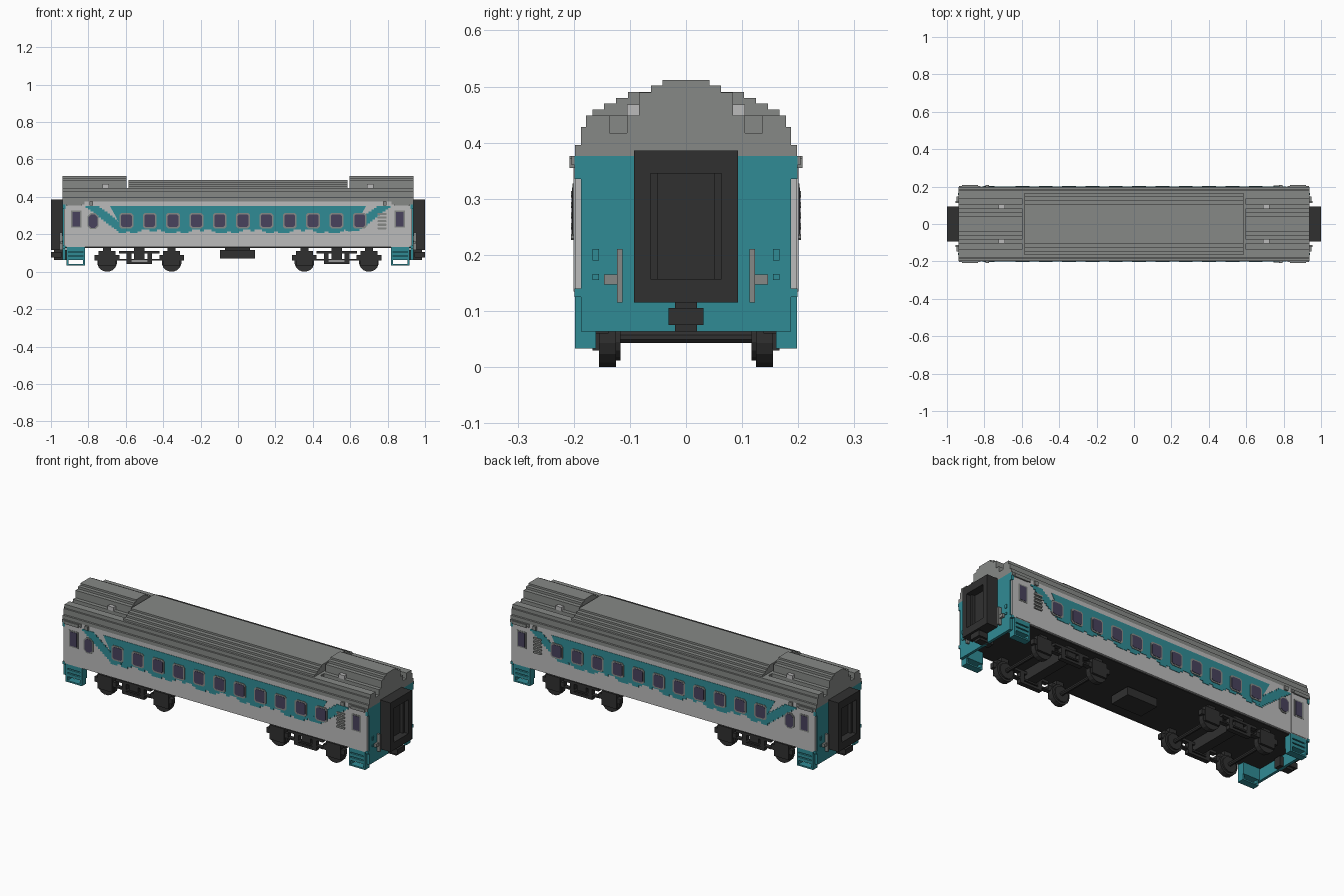
import bpy, bmesh, math

cube = bpy.data.objects.get("Cube")
if cube:
    bpy.data.objects.remove(cube, do_unlink=True)


def material(name, rgb):
    m = bpy.data.materials.new(name)
    m.use_nodes = True
    m.diffuse_color = (*rgb, 1)
    m.node_tree.nodes["Principled BSDF"].inputs["Base Color"].default_value = (*rgb, 1)
    return m


SILVER = material("silver", (0.50, 0.50, 0.50))
GREY = material("roof grey", (0.24, 0.25, 0.24))
TEAL = material("teal", (0.03, 0.26, 0.30))
BLACK = material("black", (0.030, 0.030, 0.030))
GLASS = material("window glass", (0.065, 0.055, 0.11))


def finish(name, mat, bm):
    bmesh.ops.recalc_face_normals(bm, faces=bm.faces)
    mesh = bpy.data.meshes.new(name)
    bm.to_mesh(mesh)
    bm.free()
    mesh.materials.append(mat)
    ob = bpy.data.objects.new(name, mesh)
    bpy.context.collection.objects.link(ob)
    return ob


def signs(mirror):
    return [(sx, sy) for sx in ((1, -1) if "x" in mirror else (1,))
            for sy in ((1, -1) if "y" in mirror else (1,))]


def boxes(name, mat, items, mirror=""):
    """Boxes given as x0, x1, y0, y1, z0, z1, repeated on the mirrored sides."""
    bm = bmesh.new()
    for x0, x1, y0, y1, z0, z1 in items:
        for sx, sy in signs(mirror):
            vs = bmesh.ops.create_cube(bm, size=1)["verts"]
            for v in vs:
                v.co = (sx * ((x0 + x1) / 2 + v.co.x * (x1 - x0)),
                        sy * ((y0 + y1) / 2 + v.co.y * (y1 - y0)),
                        (z0 + z1) / 2 + v.co.z * (z1 - z0))
    return finish(name, mat, bm)


def prism(bm, pts, offset):
    f = bm.faces.new([bm.verts.new(p) for p in pts])
    r = bmesh.ops.extrude_face_region(bm, geom=[f])
    new = [g for g in r["geom"] if isinstance(g, bmesh.types.BMVert)]
    bmesh.ops.translate(bm, verts=new, vec=offset)


def side_plate(name, mat, polys, y0, y1, mirror="y"):
    """Polygons in x, z raised as thin plates on the sides."""
    bm = bmesh.new()
    for poly in polys:
        for sx, sy in signs(mirror):
            prism(bm, [(sx * x, sy * y0, z) for x, z in poly], (0, sy * (y1 - y0), 0))
    return finish(name, mat, bm)


def roof(name, half, x0, x1, mirror=""):
    """Stepped cross-section (y, z) swept along x."""
    prof = [(0.18, 0.39)] + half
    full = prof + [(-y, z) for y, z in reversed(prof)]
    bm = bmesh.new()
    for sx, _ in signs(mirror):
        prism(bm, [(sx * x0, y, z) for y, z in full], (sx * (x1 - x0), 0, 0))
    return finish(name, GREY, bm)


def steps(levels):
    """Stair outline from (half width, top height) levels, lowest first."""
    pts, z = [], 0.39
    for w, top in levels:
        pts += [(w, z), (w, top)]
        z = top
    return pts


# Body shell, floor and ends
boxes("body_sides", SILVER, [(-0.93, 0.93, -0.198, 0.198, 0.132, 0.376)])
boxes("floor", BLACK, [(-0.925, 0.925, -0.187, 0.187, 0.127, 0.134)])
boxes("eaves", GREY, [(-0.937, 0.937, -0.198, 0.198, 0.376, 0.396)])
boxes("end_wall", TEAL, [(0.922, 0.937, -0.1875, 0.1875, 0.063, 0.376),
                         (0.922, 0.937, -0.199, 0.199, 0.335, 0.376),
                         (0.922, 0.937, -0.199, 0.199, 0.125, 0.140)], "x")
boxes("end_wall_plates", TEAL, [(0.937, 0.942, 0.155, 0.167, 0.19, 0.21),
                                (0.937, 0.942, 0.155, 0.167, 0.155, 0.166)], "xy")
boxes("end_handles", GREY, [(0.937, 0.955, 0.113, 0.123, 0.115, 0.21),
                            (0.937, 0.950, 0.123, 0.146, 0.147, 0.165)], "xy")

# Roof in three heights
base = [(0.1875, 0.428), (0.178, 0.448)]
roof("roof_base", steps(base), -0.6, 0.6)
roof("roof_middle", steps(base + [(0.167, 0.459), (0.146, 0.47), (0.125, 0.48), (0.103, 0.49)]),
     -0.585, 0.585)
end_half = steps(base) + [(0.136, 0.448), (0.136, 0.417), (0.105, 0.417), (0.105, 0.448)]
end_half += [(0.084, 0.448), (0.084, 0.489), (0.062, 0.489), (0.062, 0.502),
             (0.042, 0.502), (0.042, 0.512)]
roof("roof_ends", end_half, 0.595, 0.937, "x")
boxes("roof_vents", SILVER, [(0.69, 0.725, 0.083, 0.105, 0.447, 0.468)], "xy")
boxes("door_canopies", GREY, [(0.82, 0.935, 0.195, 0.204, 0.36, 0.376),
                              (0.835, 0.92, 0.195, 0.208, 0.355, 0.372),
                              (0.775, 0.795, 0.195, 0.208, 0.355, 0.376)], "xy")

# Teal livery: window band with a ragged lower edge and slanted end stripes
VOX = 0.0104
low = []
x = -0.64
while x < 0.64:
    z = 0.216 + VOX * round(0.9 * math.sin(x * 23) + 0.5 * math.sin(x * 71))
    low += [(x, z), (min(x + 2 * VOX, 0.64), z)]
    x += 2 * VOX
band = low + [(0.64, 0.27), (0.685, 0.352), (-0.685, 0.352), (-0.64, 0.27)]
side_plate("window_band", TEAL, [band], 0.197, 0.200)
stripe = []
rows = 13
for i in range(rows):
    z0 = 0.352 - i * VOX
    a = 0.815 - 0.165 * i / (rows - 1)
    b = a - 0.075
    stripe.append([(a, z0), (b, z0), (b, z0 - VOX), (a, z0 - VOX)])
side_plate("slanted_stripes", TEAL, stripe, 0.197, 0.2005, "xy")

# Windows
def rect(cx, cz, w, h):
    return [(cx - w / 2, cz - h / 2), (cx + w / 2, cz - h / 2),
            (cx + w / 2, cz + h / 2), (cx - w / 2, cz + h / 2)]


def octagon(cx, cz, w, h, c):
    return [(cx + sx * (w / 2 - dx), cz + sz * (h / 2 - dz)) for sx, sz, dx, dz in
            ((-1, -1, c, 0), (1, -1, c, 0), (1, -1, 0, c), (1, 1, 0, c),
             (1, 1, c, 0), (-1, 1, c, 0), (-1, 1, 0, c), (-1, -1, 0, c))]


centres = [-0.597 + 0.1248 * i for i in range(11)]
side_plate("window_frames", GREY, [octagon(c, 0.273, 0.074, 0.082, 0.01) for c in centres],
           0.197, 0.203)
side_plate("windows", GLASS, [octagon(c, 0.273, 0.058, 0.066, 0.008) for c in centres],
           0.197, 0.2045)
side_plate("washroom_frame", GREY, [octagon(-0.775, 0.27, 0.058, 0.086, 0.016)], 0.197, 0.2025)
side_plate("washroom_window", GLASS, [octagon(-0.775, 0.27, 0.046, 0.072, 0.013)], 0.197, 0.204)

# Doors and louvres
side_plate("doors", SILVER, [rect(0.866, 0.245, 0.092, 0.22)], 0.197, 0.2005, "xy")
side_plate("door_frames", GREY, [rect(0.866, 0.281, 0.056, 0.092)], 0.197, 0.202, "xy")
side_plate("door_windows", GLASS, [rect(0.866, 0.281, 0.040, 0.078)], 0.197, 0.2035, "xy")
side_plate("louvres", GREY, [octagon(0.77, 0.232 + 0.019 * i, 0.05, 0.011, 0.003)
                             for i in range(5)], 0.197, 0.205)

# Boarding steps below the doors
boxes("boarding_steps", TEAL, [
    (0.818, 0.828, 0.160, 0.198, 0.033, 0.132), (0.907, 0.917, 0.160, 0.198, 0.033, 0.132),
    (0.818, 0.917, 0.160, 0.198, 0.033, 0.041), (0.818, 0.917, 0.160, 0.198, 0.063, 0.080),
    (0.818, 0.917, 0.160, 0.198, 0.086, 0.103), (0.818, 0.917, 0.160, 0.198, 0.109, 0.132),
    (0.818, 0.917, 0.155, 0.165, 0.063, 0.132)], "xy")

# Gangways and couplers at both ends
boxes("gangway_frame", BLACK, [
    (0.935, 1.0, -0.093, 0.093, 0.345, 0.386), (0.935, 1.0, -0.093, 0.093, 0.115, 0.157),
    (0.935, 1.0, -0.093, -0.063, 0.157, 0.345), (0.935, 1.0, 0.063, 0.093, 0.157, 0.345),
    (0.935, 0.975, 0.05, 0.064, 0.157, 0.345), (0.935, 0.975, -0.064, -0.05, 0.157, 0.345),
    (0.935, 0.958, -0.06, 0.06, 0.15, 0.35)], "x")
boxes("coupler", BLACK, [(0.90, 0.985, -0.02, 0.02, 0.063, 0.116),
                         (0.945, 1.0, -0.031, 0.031, 0.075, 0.105)], "x")

# Equipment box under the floor
boxes("equipment_box", BLACK, [(-0.095, 0.09, -0.06, 0.06, 0.07, 0.115),
                               (-0.07, 0.065, -0.045, 0.045, 0.11, 0.13)])

# Bogies: frames, axle boxes and wheels
AXLES = (0.355, 0.70)
frame = [(0.42, 0.635, 0.140, 0.165, 0.097, 0.111), (0.46, 0.595, 0.140, 0.165, 0.040, 0.054),
         (0.46, 0.485, 0.140, 0.165, 0.05, 0.10), (0.57, 0.595, 0.140, 0.165, 0.05, 0.10),
         (0.42, 0.635, 0.140, 0.165, 0.060, 0.068), (0.50, 0.555, 0.0, 0.160, 0.068, 0.130)]
for a in AXLES:
    frame += [(a - 0.066, a + 0.066, 0.138, 0.163, 0.060, 0.088),
              (a - 0.045, a + 0.045, 0.138, 0.167, 0.030, 0.110),
              (a - 0.022, a + 0.022, 0.130, 0.160, 0.10, 0.130)]
boxes("bogie_frames", BLACK, frame, "xy")


def cylinders(name, items, mirror, n):
    """Discs on the y axis given as x, z, radius, y0, y1."""
    bm = bmesh.new()
    for cx, cz, r, y0, y1 in items:
        for sx, sy in signs(mirror):
            ring = [(sx * cx + r * math.cos(math.tau * (k + 0.5) / n), sy * y0,
                     cz + r * math.sin(math.tau * (k + 0.5) / n)) for k in range(n)]
            prism(bm, ring, (0, sy * (y1 - y0), 0))
    return finish(name, BLACK, bm)


cylinders("wheels", [(a, 0.053, 0.0535, 0.125, 0.155) for a in AXLES]
          + [(a, 0.053, 0.042, 0.117, 0.126) for a in AXLES], "xy", 16)
cylinders("axles", [(a, 0.053, 0.011, -0.167, 0.167) for a in AXLES], "x", 8)
